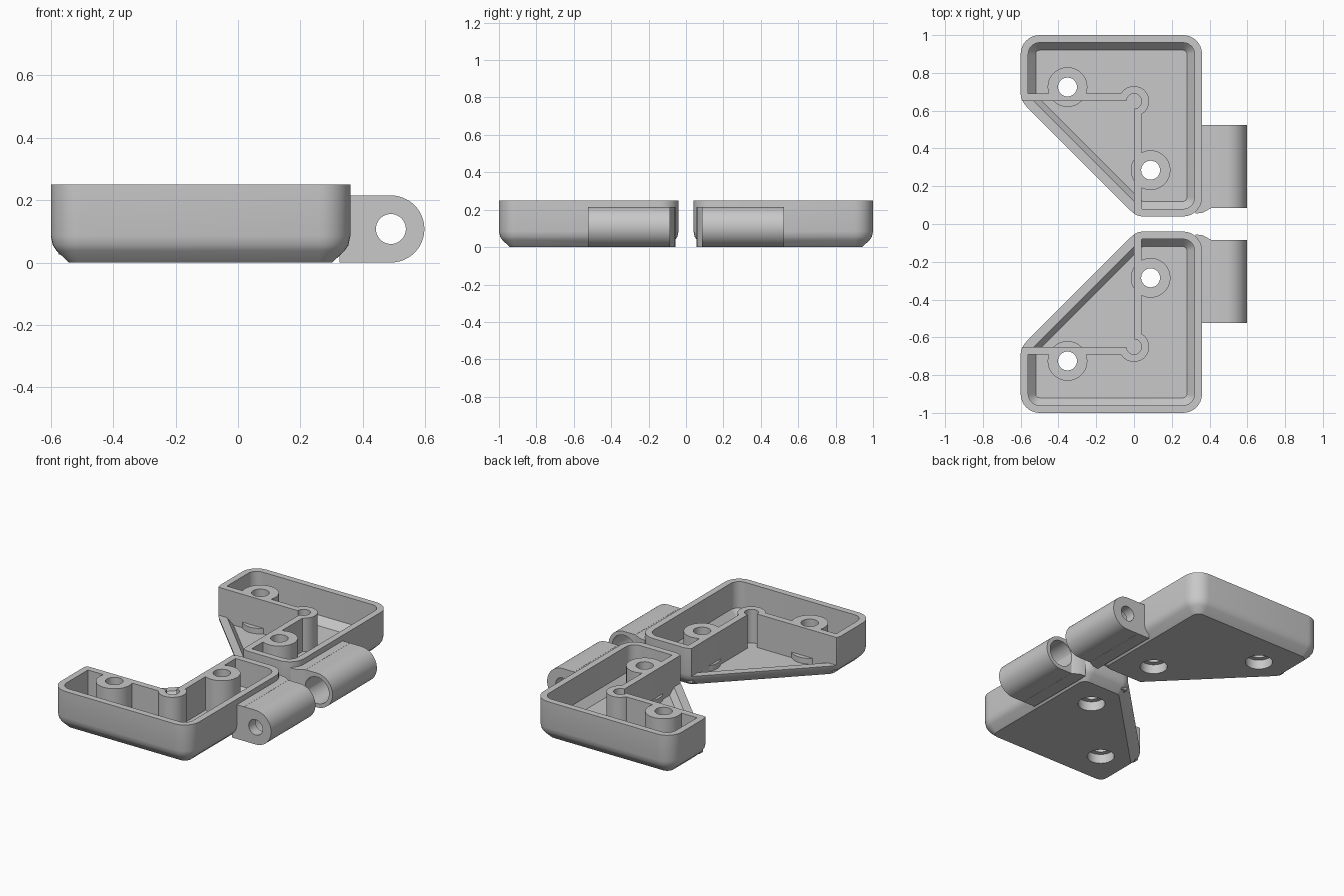
import bpy
import bmesh
import math
from mathutils import Vector, Matrix

cube = bpy.data.objects.get("Cube")
if cube:
    bpy.data.objects.remove(cube, do_unlink=True)

grey = bpy.data.materials.new("grey plastic")
grey.use_nodes = True
COLOUR = (0.58, 0.58, 0.58, 1)
grey.diffuse_color = COLOUR
grey.node_tree.nodes["Principled BSDF"].inputs["Base Color"].default_value = COLOUR

TOP = 0.25                     # rim height
FLOOR, LIP = 0.04, 0.075       # floor level, low diagonal lip
INNER_X, INNER_Y = 0.0, 0.65   # inside corner of the tall L
SCREWS = [(-0.352, 0.725), (0.088, 0.285)]
OUTLINE = [(-0.6, 1), (-0.6, 0.65), (0.01, 0.04), (0.36, 0.04), (0.36, 1)]


def make(name, bm):
    bmesh.ops.recalc_face_normals(bm, faces=bm.faces)
    mesh = bpy.data.meshes.new(name)
    bm.to_mesh(mesh)
    bm.free()
    mesh.materials.append(grey)
    obj = bpy.data.objects.new(name, mesh)
    bpy.context.scene.collection.objects.link(obj)
    return obj


def rounded(points, inset, radius, steps=8):
    """Inset a counter-clockwise outline and round its corners."""
    pts = [Vector(p) for p in points]
    loop = []
    for i, p in enumerate(pts):
        a = (p - pts[i - 1]).normalized()
        b = (pts[(i + 1) % len(pts)] - p).normalized()
        na, nb = Vector((-a.y, a.x)), Vector((-b.y, b.x))
        bisector = (na + nb) / (1 + na.dot(nb))
        centre = p + bisector * (inset + radius)
        start = math.atan2(-na.y, -na.x)
        turn = a.angle(b)
        for s in range(steps + 1):
            t = start + turn * s / steps
            loop.append(centre + radius * Vector((math.cos(t), math.sin(t))))
    return loop


def stack(name, layers):
    """Solid from matching loops at rising heights."""
    bm = bmesh.new()
    rings = [[bm.verts.new((p[0], p[1], z)) for p in loop] for loop, z in layers]
    for low, high in zip(rings, rings[1:]):
        for i in range(len(low)):
            bm.faces.new((low[i - 1], low[i], high[i], high[i - 1]))
    bm.faces.new(rings[0])
    bm.faces.new(rings[-1])
    return make(name, bm)


def box(x0, x1, y0, y1, z0, z1):
    loop = [(x0, y0), (x1, y0), (x1, y1), (x0, y1)]
    return stack("block", [(loop, z0), (loop, z1)])


def disc(x, y, r, z0, z1, n=48):
    angles = [math.tau * (i + 0.5) / n for i in range(n)]
    loop = [(x + r * math.cos(t), y + r * math.sin(t)) for t in angles]
    return stack("disc", [(loop, z0), (loop, z1)])


def combine(target, tool, operation):
    mod = target.modifiers.new("bool", "BOOLEAN")
    mod.object, mod.operation, mod.solver = tool, operation, "MANIFOLD"
    bpy.context.view_layer.objects.active = target
    bpy.ops.object.modifier_apply(modifier=mod.name)
    bpy.data.objects.remove(tool, do_unlink=True)


def add(target, tool):
    combine(target, tool, "UNION")


def cut(target, tool):
    combine(target, tool, "DIFFERENCE")


def finish(obj):
    bpy.ops.object.select_all(action="DESELECT")
    obj.select_set(True)
    bpy.context.view_layer.objects.active = obj
    bpy.ops.object.shade_smooth_by_angle(angle=math.radians(30))


# Tray shell with a chamfered, softened bottom edge
shell_steps = [(0.058, 0), (0.018, 0.038), (0.006, 0.056), (0, 0.085), (0, TOP)]
tray = stack("back_tray", [(rounded(OUTLINE, d, 0.1 - d), z) for d, z in shell_steps])

# Hinge mount joined to the side wall
mount = [(0.325, 0.055), (0.365, 0.06), (0.41, 0.085), (0.41, 0.525), (0.325, 0.525)]
add(tray, stack("mount", [(mount, 0), (mount, 0.215)]))

# Hollow interior
hollow_steps = [(0.08, FLOOR), (0.04, 0.085), (0.04, TOP + 0.1)]
cut(tray, stack("hollow", [(rounded(OUTLINE, d, 0.1 - d), z) for d, z in hollow_steps]))

# Inner walls of the L, corner post and screw bosses form one rib
LOW = FLOOR - 0.015
rib = box(-0.575, INNER_X + 0.04, INNER_Y, INNER_Y + 0.04, LOW, TOP)
add(rib, box(INNER_X, INNER_X + 0.04, 0.065, INNER_Y + 0.03, LOW, TOP))
add(rib, disc(INNER_X, INNER_Y, 0.08, LOW, TOP))
cut(rib, box(-0.2, INNER_X, 0.45, INNER_Y, FLOOR, 0.5))
for x, y in SCREWS:
    add(rib, disc(x, y, 0.105, LOW, TOP))
add(tray, rib)

# Low triangular corner and relief notch
cut(tray, box(-1, INNER_X, -0.5, INNER_Y, LIP, 0.5))
cut(tray, disc(INNER_X, INNER_Y, 0.04, FLOOR, 0.5))

# Screw holes with counterbores underneath
for x, y in SCREWS:
    cut(tray, disc(x, y, 0.05, -0.1, 0.5))
    cut(tray, disc(x, y, 0.08, -0.1, 0.06))

# Hinge barrel: rounded tongue extruded, then turned to lie along y
HX, HZ, HR = 0.49, 0.1075, 0.1075
tongue = [(0.411, 0), *[(HX + HR * math.cos(t), HZ + HR * math.sin(t))
          for t in (math.pi * (i / 24 - 0.5) for i in range(25))], (0.411, 2 * HZ)]
barrel = stack("back_hinge_barrel", [(tongue, -0.525), (tongue, -0.085)])
cut(barrel, disc(HX, HZ, 0.048, -1, 1))
cut(barrel, disc(HX, HZ, 0.083, -0.46, 0))
barrel.data.transform(Matrix.Rotation(math.radians(90), 4, "X"))

# Mirrored front half
for part in (tray, barrel):
    finish(part)
    twin = part.copy()
    twin.data = part.data.copy()
    twin.name = part.name.replace("back", "front")
    twin.data.transform(Matrix.Scale(-1, 4, (0, 1, 0)))
    twin.data.flip_normals()
    bpy.context.scene.collection.objects.link(twin)
